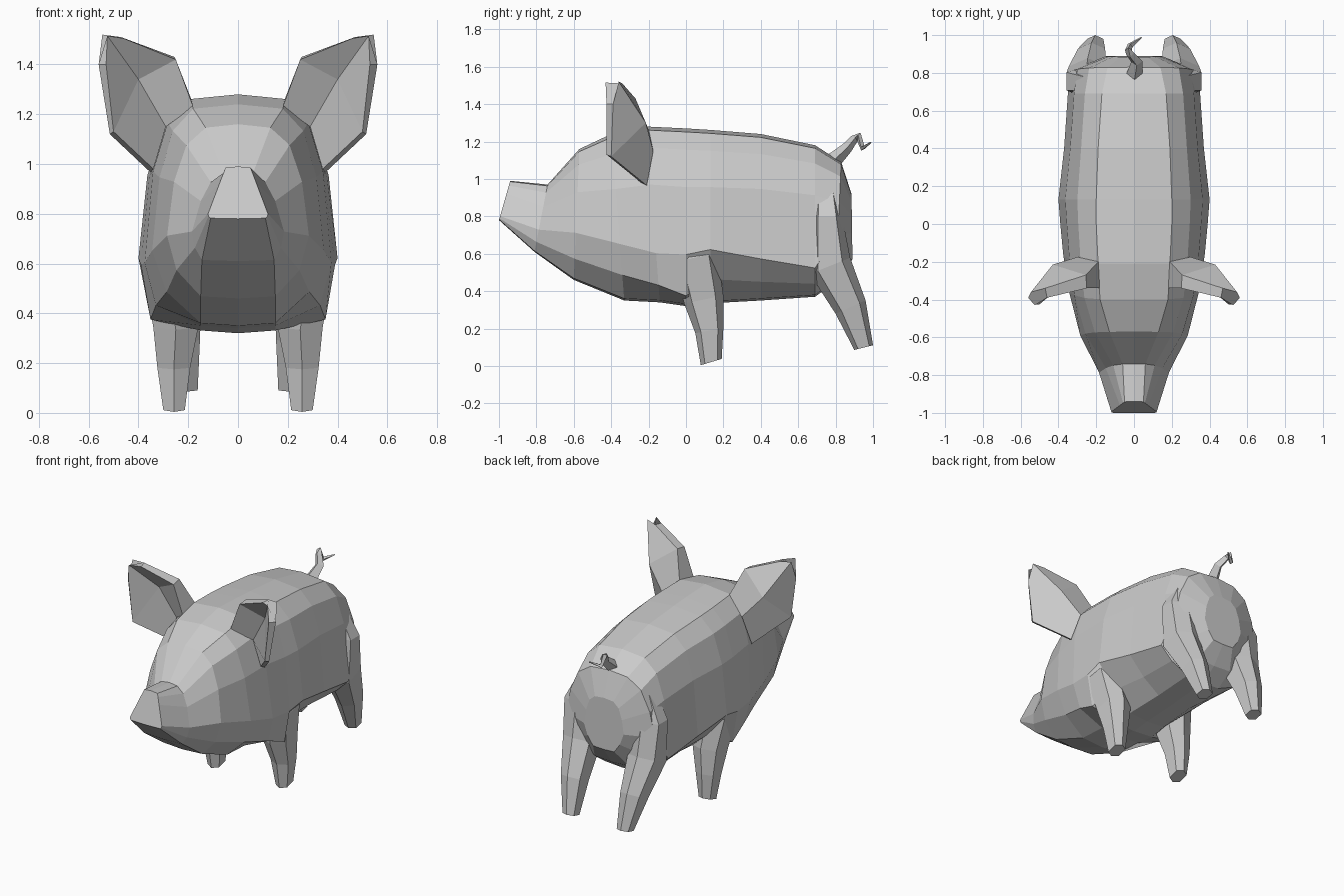
import bpy, bmesh
from mathutils import Vector


def loft(name, rings, mirror=False):
    """Skin a list of equal-length closed rings, cap both ends."""
    bm = bmesh.new()
    rows = [[bm.verts.new(p) for p in r] for r in rings]
    n = len(rows[0])
    for r0, r1 in zip(rows, rows[1:]):
        for i in range(n):
            j = (i + 1) % n
            bm.faces.new((r0[i], r0[j], r1[j], r1[i]))
    bm.faces.new(rows[0][::-1])
    bm.faces.new(rows[-1])
    bmesh.ops.recalc_face_normals(bm, faces=bm.faces)
    me = bpy.data.meshes.new(name)
    bm.to_mesh(me)
    bm.free()
    ob = bpy.data.objects.new(name, me)
    bpy.context.collection.objects.link(ob)
    if mirror:
        ob.modifiers.new("Mirror", "MIRROR").use_mirror_merge = False
    return ob


def body_ring(yt, zt, yb, zb, w, a, b, s, q, k, h=.45):
    """Tilted section: top and bottom points, half widths of side, back and belly, height
    of the widest point, roundness above it, position (k, h) of the corner below it."""
    def upper(f, t):
        lin = (.98 - t) / (.98 - s)
        return a + (w - a) * (lin + (f - lin) * q), t
    half = [(0, 1), (a, .98), upper(.5, .88), upper(.82, .67),
            (w, s), (b + (w - b) * k, s * h), (b, .012), (0, 0)]
    pts = half + [(-x, t) for x, t in half[-2:0:-1]]
    return [(x, yb + (yt - yb) * t, zb + (zt - zb) * t) for x, t in pts]


def leg_ring(cx, cy, cz, rx, ry, slope):
    hexa = [(0, -1), (1, -.6), (1, .6), (0, 1), (-1, .6), (-1, -.6)]
    return [(cx + u * rx, cy + v * ry, cz + v * ry * slope) for u, v in hexa]


# Head and body, snout to rump
body = [
    (-.94, .99, -1.0, .78, .12, .05, .11, .10, 0, .9),
    (-.74, .97, -.81, .61, .185, .06, .145, .33, .7, .7),
    (-.57, 1.16, -.60, .46, .285, .13, .15, .36, 1, .72),
    (-.40, 1.24, -.33, .35, .345, .18, .15, .34, 1, .70),
    (-.21, 1.28, -.14, .34, .375, .19, .15, .28, 1, .80, .35),
    (0, 1.27, 0, .32, .39, .20, .15, .29, 1, .84, .2),
    (.13, 1.262, .13, .335, .40, .20, .14, .31, 1, .52),
    (.40, 1.24, .40, .35, .37, .19, .13, .25, 1, .52),
    (.69, 1.18, .69, .37, .35, .17, .13, .19, 1, .6),
    (.83, 1.09, .80, .45, .335, .14, .13, .40, 1, .5),
    (.885, .92, .89, .57, .15, .07, .08, .40, 1, .6),
]
loft("body", [body_ring(*r) for r in body])

# Front legs, flaring into the shoulders
front = [(.257, .135, .021, .043, .056, .3), (.258, .125, .19, .066, .075, .2),
         (.250, .095, .355, .09, .105, .2), (.28, .05, .58, .10, .12, .2),
         (.26, .03, .72, .08, .08, 0)]
loft("front_legs", [leg_ring(*r) for r in front], mirror=True)

# Hind legs with haunches
hind = [(.205, .95, .098, .043, .05, .25), (.225, .88, .315, .072, .08, .45),
        (.245, .77, .535, .1, .108, .4), (.25, .755, .80, .107, .08, 0),
        (.20, .745, .97, .07, .06, 0)]
loft("hind_legs", [leg_ring(*r) for r in hind], mirror=True)

# Cupped ears: three front points, then three back points per ring
ear = [
    [(.18, -.34, 1.23), (.29, -.25, 1.15), (.34, -.24, .98),
     (.35, -.21, .965), (.30, -.175, 1.15), (.18, -.19, 1.24)],
    [(.25, -.34, 1.42), (.40, -.28, 1.34), (.50, -.425, 1.13),
     (.515, -.40, 1.12), (.43, -.215, 1.30), (.255, -.27, 1.43)],
    [(.46, -.39, 1.505), (.525, -.43, 1.515), (.53, -.425, 1.40),
     (.56, -.39, 1.40), (.545, -.36, 1.52), (.47, -.34, 1.51)],
]
loft("ears", ear, mirror=True)

# Curly tail: tapered four-sided tube along a short path
path = [(0, .78, 1.09, .045), (.015, .86, 1.165, .03), (-.02, .90, 1.215, .022),
        (-.03, .92, 1.235, .018), (-.02, .945, 1.165, .016), (.04, .988, 1.195, .004)]
centres = [Vector(p[:3]) for p in path]
rings = []
for i, c in enumerate(centres):
    d = centres[min(i + 1, len(path) - 1)] - centres[max(i - 1, 0)]
    up = d.cross(Vector((1, 0, 0))).normalized()
    side = up.cross(d).normalized()
    r = path[i][3]
    rings.append([c + up * r, c + side * r, c - up * r, c - side * r])
loft("tail", rings)
